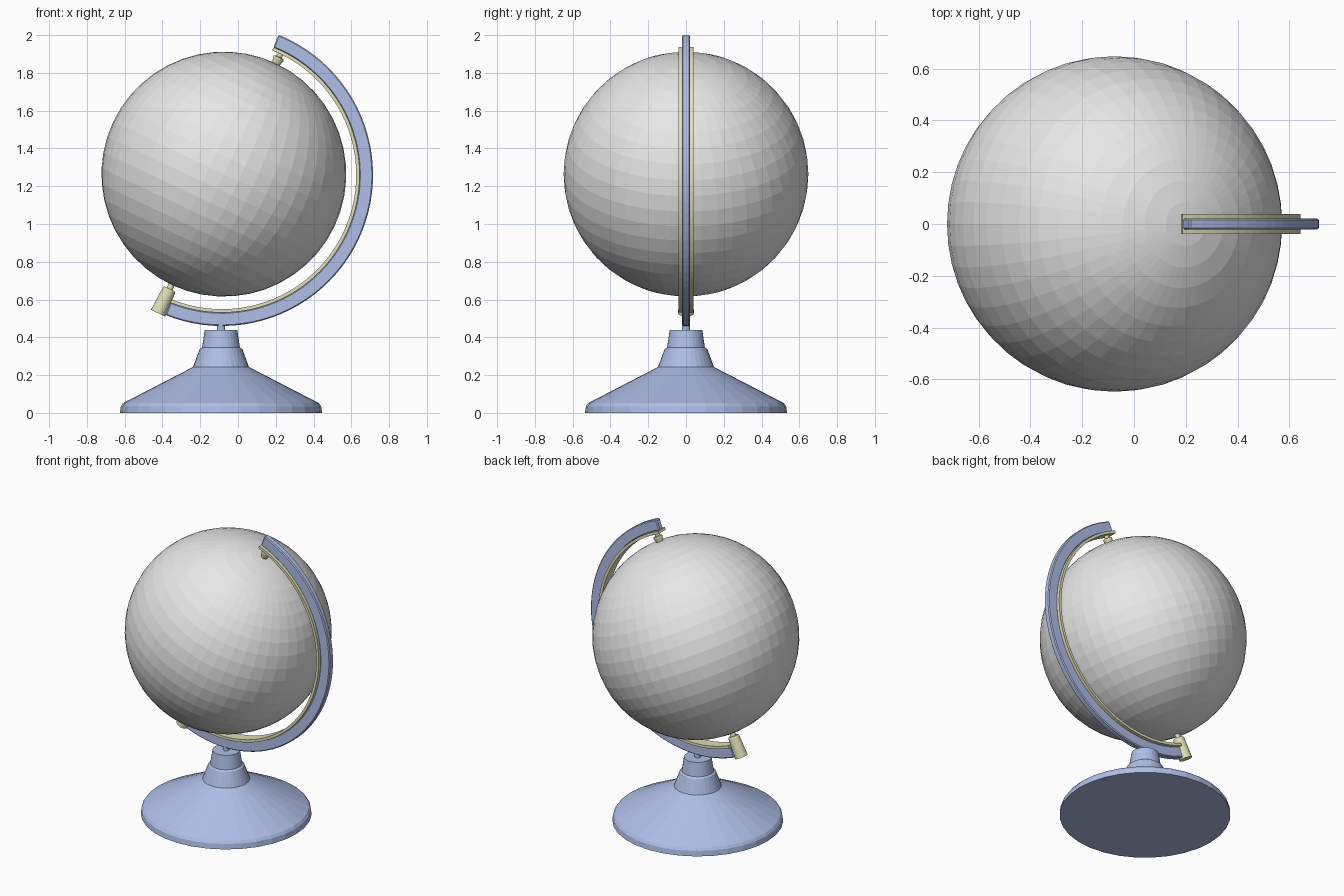
import bpy
import bmesh
from math import sin, cos, radians, tau

cube = bpy.data.objects.get("Cube")
if cube:
    bpy.data.objects.remove(cube, do_unlink=True)


def material(name, rgb):
    mat = bpy.data.materials.new(name)
    mat.use_nodes = True
    mat.diffuse_color = (*rgb, 1)
    mat.node_tree.nodes["Principled BSDF"].inputs["Base Color"].default_value = (*rgb, 1)
    return mat


grey = material("grey", (0.8, 0.8, 0.8))
blue = material("blue", (0.44, 0.53, 0.82))
cream = material("cream", (0.75, 0.75, 0.48))

TILT = radians(25.3)
GLOBE = (-0.075, 0, 1.264)
ARM = (-0.085, 0, 1.26)


def finish(bm, name, mat, location, tilt=0):
    bmesh.ops.recalc_face_normals(bm, faces=bm.faces)
    mesh = bpy.data.meshes.new(name)
    bm.to_mesh(mesh)
    bm.free()
    mesh.materials.append(mat)
    obj = bpy.data.objects.new(name, mesh)
    obj.location = location
    obj.rotation_euler.y = tilt
    bpy.context.collection.objects.link(obj)
    return obj


def bridge(bm, a, b):
    for i in range(len(a)):
        j = (i + 1) % len(a)
        bm.faces.new((a[i], a[j], b[j], b[i]))


def lathe(name, profile, sides, mat, location, tilt=0):
    """Turn (radius, height) points around z and cap both ends."""
    bm = bmesh.new()
    rings = [[bm.verts.new((r * cos(tau * i / sides), r * sin(tau * i / sides), z))
              for i in range(sides)] for r, z in profile]
    for a, b in zip(rings, rings[1:]):
        bridge(bm, a, b)
    bm.faces.new(rings[0])
    bm.faces.new(rings[-1])
    return finish(bm, name, mat, location, tilt)


def arc_band(name, inner, outer, half_width, mat, start=-112, end=68, steps=48):
    """Sweep a rectangle along an arc in the xz plane."""
    bm = bmesh.new()
    section = ((inner, -half_width), (outer, -half_width),
               (outer, half_width), (inner, half_width))
    rings = []
    for i in range(steps + 1):
        a = radians(start + (end - start) * i / steps)
        rings.append([bm.verts.new((r * cos(a), y, r * sin(a))) for r, y in section])
    for a, b in zip(rings, rings[1:]):
        bridge(bm, a, b)
    bm.faces.new(rings[0])
    bm.faces.new(rings[-1])
    return finish(bm, name, mat, ARM, 0)


# Globe, with its poles on the tilted axis
bm = bmesh.new()
bmesh.ops.create_uvsphere(bm, u_segments=48, v_segments=24, radius=0.648)
finish(bm, "globe", grey, GLOBE, TILT)

# Curved arm and its inner lining
arm = arc_band("arm", 0.727, 0.80, 0.021, blue)
bevel = arm.modifiers.new("soft_edges", "BEVEL")
bevel.width = 0.006
bevel.segments = 1
bevel.limit_method = "ANGLE"
arc_band("arm_lining", 0.711, 0.729, 0.039, cream)

# Pivots along the axis
lathe("top_pivot", [(0.018, 0.635), (0.022, 0.648), (0.029, 0.672), (0.029, 0.682),
                    (0.015, 0.686), (0.015, 0.72)], 16, cream, GLOBE, TILT)
lathe("bottom_pin", [(0.017, -0.69), (0.017, -0.63)], 16, cream, GLOBE, TILT)
lathe("bottom_knob", [(0.042, -0.814), (0.036, -0.68), (0.031, -0.672)],
      20, cream, GLOBE, TILT)

# Turned foot and the short stem under the arm
lathe("foot", [(0.535, 0), (0.53, 0.035), (0.518, 0.052), (0.148, 0.243),
               (0.118, 0.325), (0.113, 0.338), (0.1, 0.347), (0.086, 0.44)],
      32, blue, (-0.09, 0, 0))
lathe("stem", [(0.021, 0.43), (0.021, 0.475)], 16, blue, (-0.09, 0, 0))
